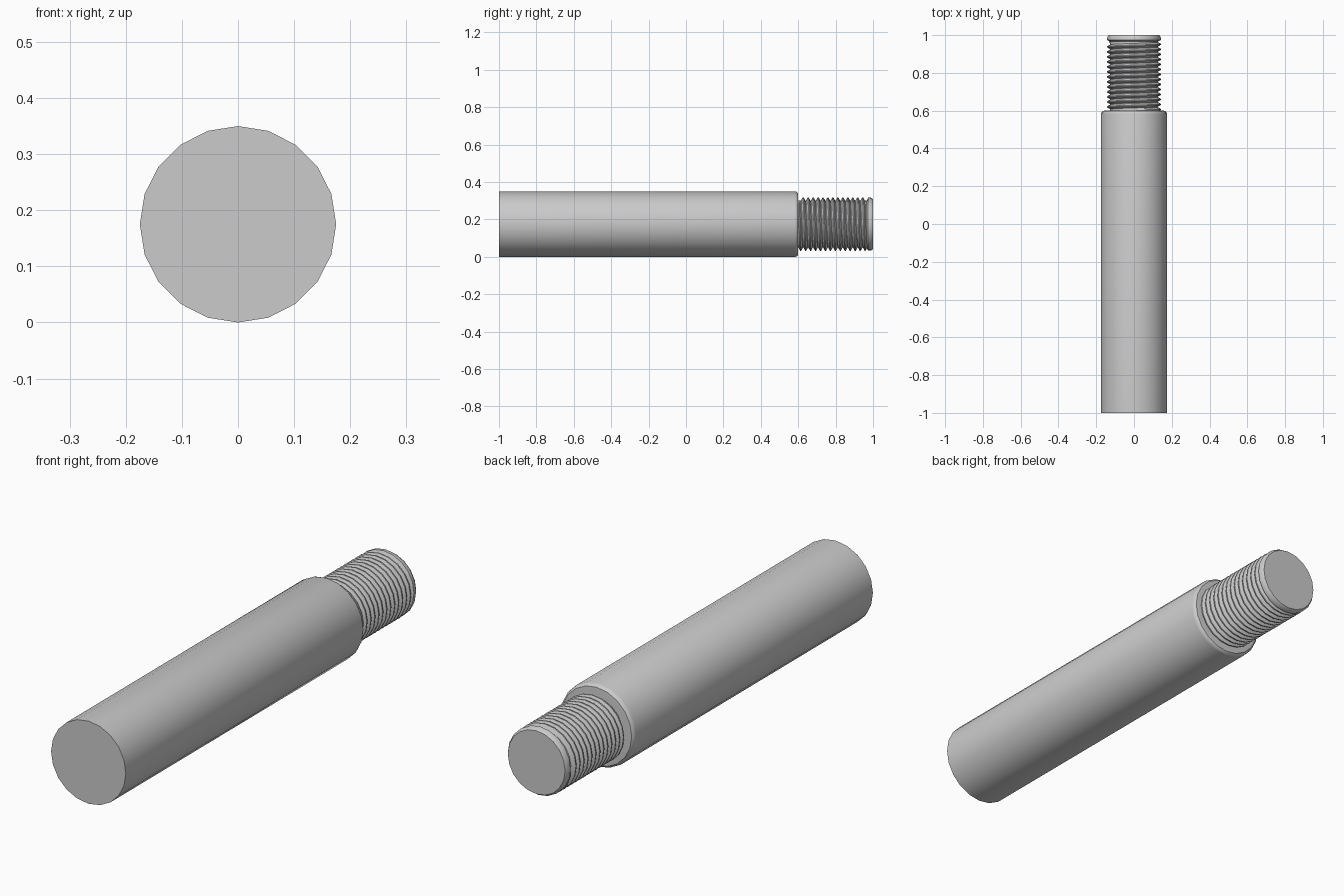
import bpy, bmesh, math

if "Cube" in bpy.data.objects:
    bpy.data.objects.remove(bpy.data.objects["Cube"])

SIDES = 20
AXIS_Z = 0.175


def ring_point(r, y, i):
    a = 2 * math.pi * i / SIDES
    return (r * math.sin(a), y, AXIS_Z + r * math.cos(a))


def finish(name, bm):
    bmesh.ops.recalc_face_normals(bm, faces=bm.faces)
    mesh = bpy.data.meshes.new(name)
    bm.to_mesh(mesh)
    bm.free()
    obj = bpy.data.objects.new(name, mesh)
    bpy.context.collection.objects.link(obj)
    bpy.ops.object.select_all(action='DESELECT')
    obj.select_set(True)
    bpy.context.view_layer.objects.active = obj
    bpy.ops.object.shade_smooth_by_angle(angle=math.radians(35))
    return obj


def lathe(name, profile):
    """Capped turned solid around the y axis from (radius, y) pairs."""
    bm = bmesh.new()
    rings = [[bm.verts.new(ring_point(r, y, i)) for i in range(SIDES)]
             for r, y in profile]
    for a, b in zip(rings, rings[1:]):
        for i in range(SIDES):
            j = (i + 1) % SIDES
            bm.faces.new((a[i], a[j], b[j], b[i]))
    bm.faces.new(rings[0])
    bm.faces.new(rings[-1])
    return finish(name, bm)


def helix_thread(name, root, crest, start, end, pitch):
    """Right-handed ridge; it fades into the core at both ends."""
    bm = bmesh.new()
    steps = round((end - start) / pitch * SIDES)
    rows = []
    for i in range(steps + 1):
        y = start + pitch * i / SIDES
        fade = min(1, i / 3, (steps - i) / 3)
        top = root + (crest - root) * fade
        section = [(root - 0.002, -0.48), (top, -0.1),
                   (top, 0.1), (root - 0.002, 0.48)]
        rows.append([bm.verts.new(ring_point(r, y + o * pitch, i))
                     for r, o in section])
    for a, b in zip(rows, rows[1:]):
        for k in range(3):
            bm.faces.new((a[k], a[k + 1], b[k + 1], b[k]))
    return finish(name, bm)


# Main rod with a rounded shoulder
lathe("rod_body", [(0.175, -1), (0.175, 0.583), (0.1725, 0.592),
                   (0.165, 0.599), (0.155, 0.6)])

# Threaded end: core with a chamfered tip
lathe("thread_core", [(0.126, 0.58), (0.126, 0.966), (0.142, 0.974),
                      (0.142, 0.988), (0.134, 1.0)])

# Screw thread
helix_thread("screw_thread", 0.126, 0.143, 0.6, 0.966, 0.0265)
